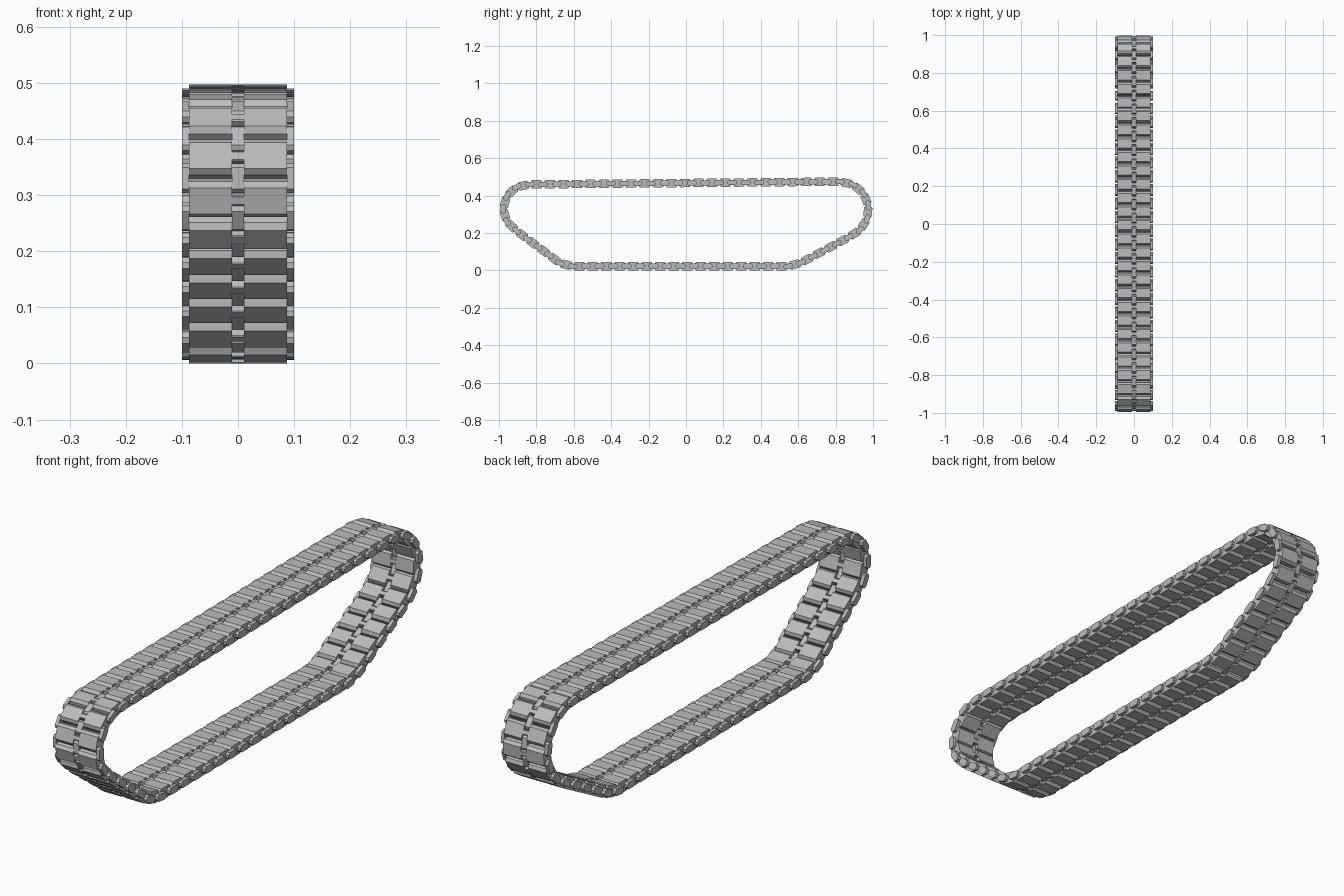
import bpy, bmesh
from math import sin, cos, pi, hypot, atan2
from mathutils import Matrix, Vector

old = bpy.data.objects.get("Cube")
if old:
    bpy.data.objects.remove(old)

LINKS = 60
THICK = 0.0225      # half thickness of a pad
HALF_W = 0.087      # half width of a pad
OUTER_W = 0.1       # half width including end connectors
MID_W = 0.011       # half width of the centre connector

steel = bpy.data.materials.new("track grey")
steel.diffuse_color = (0.5, 0.5, 0.5, 1)
steel.use_nodes = True
steel.node_tree.nodes["Principled BSDF"].inputs["Base Color"].default_value = (0.5, 0.5, 0.5, 1)

# Guide wheels the track wraps around: y, z, radius
wheels = [(-0.847, 0.33, 0.13), (0.827, 0.325, 0.15), (0.56, 0.1025, 0.08), (-0.625, 0.1025, 0.08)]


def wrap_path(steps=1440):
    """Outline of a belt stretched around the wheels."""
    pts = []
    for i in range(steps):
        a = 2 * pi * i / steps + pi
        n = Vector((cos(a), sin(a)))
        y, z, r = max(wheels, key=lambda w: w[0] * n.x + w[1] * n.y + w[2])
        pts.append(Vector((y, z)) + n * r)
    return pts


def even_points(pts, count):
    """Points at equal spacing along the closed path."""
    loop = pts + pts[:1]
    total = sum((b - a).length for a, b in zip(loop, loop[1:]))
    step, walked, out = total / count, 0.0, []
    for a, b in zip(loop, loop[1:]):
        d = (b - a).length
        while len(out) < count and len(out) * step <= walked + d:
            out.append(a.lerp(b, (len(out) * step - walked) / max(d, 1e-9)))
        walked += d
    return out, step


def prism(bm, x0, x1, half_len, half_thick, cut_len, cut_thick):
    """Block with chamfered long edges, running across the track."""
    l, t = half_len, half_thick
    quarter = [(l, t - cut_thick), (l - cut_len, t)]
    prof = quarter + [(-y, z) for y, z in reversed(quarter)]
    prof += [(-y, -z) for y, z in prof]
    a = [bm.verts.new((x0, y, z)) for y, z in prof]
    b = [bm.verts.new((x1, y, z)) for y, z in prof]
    bm.faces.new(a)
    bm.faces.new(b[::-1])
    for i in range(len(prof)):
        j = (i + 1) % len(prof)
        bm.faces.new((a[j], a[i], b[i], b[j]))


def finish(bm, name):
    bmesh.ops.recalc_face_normals(bm, faces=bm.faces)
    mesh = bpy.data.meshes.new(name)
    bm.to_mesh(mesh)
    bm.free()
    mesh.materials.append(steel)
    return mesh


def place(mesh, name, pos, along):
    ob = bpy.data.objects.new(name, mesh)
    turn = Matrix.Rotation(atan2(along.y, along.x), 4, 'X')
    ob.matrix_world = Matrix.Translation((0, pos.x, pos.y)) @ turn
    bpy.context.collection.objects.link(ob)


joints, pitch = even_points(wrap_path(), LINKS)

# Pad: two halves joined by a narrow bridge, leaving notches for the connectors
half = pitch / 2 - 0.003
bm = bmesh.new()
for side in (-1, 1):
    prism(bm, side * MID_W, side * HALF_W, half, THICK, 0.009, 0.011)
prism(bm, -MID_W, MID_W, 0.009, THICK, 0.002, 0.002)
pad = finish(bm, "track_pad")

# Connectors: one in the centre and one at each end
bm = bmesh.new()
for x0, x1 in ((-MID_W, MID_W), (HALF_W, OUTER_W), (-OUTER_W, -HALF_W)):
    prism(bm, x0, x1, 0.026, 0.0135, 0.007, 0.008)
connector = finish(bm, "track_connector")

# Lay the links round the belt
for i, p in enumerate(joints):
    after, before = joints[(i + 1) % LINKS], joints[i - 1]
    place(pad, f"track_pad_{i:02d}", (p + after) / 2, after - p)
    place(connector, f"track_connector_{i:02d}", p, (after - p).normalized() + (p - before).normalized())
